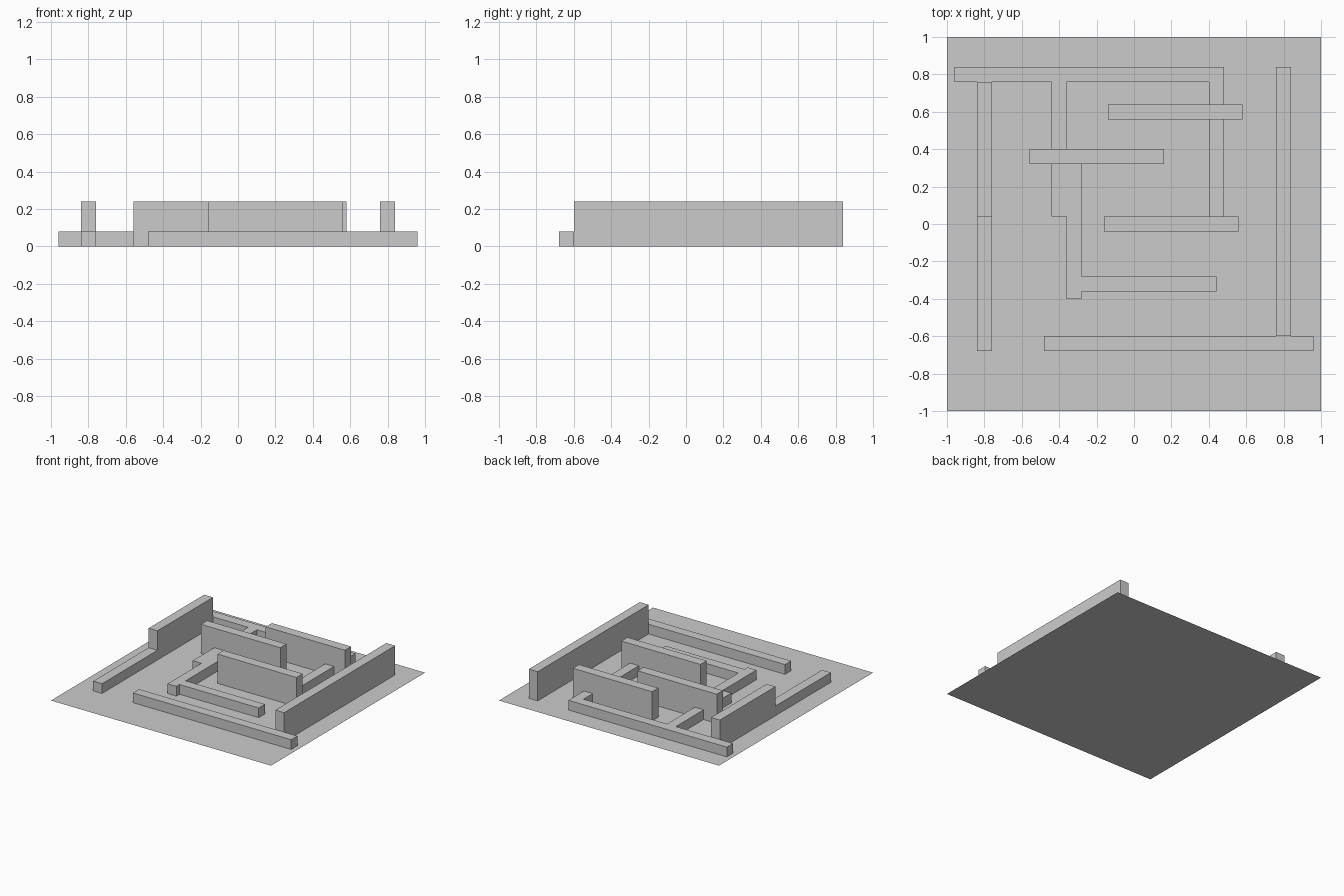
import bpy

if "Cube" in bpy.data.objects:
    bpy.data.objects.remove(bpy.data.objects["Cube"])

THICK, SHORT, LONG = 0.08, 0.72, 1.44
LOW, TALL = 0.08, 0.24


def wall(name, axis, x, y, length, height):
    """Wall running along an axis from its start; x, y is the lowest corner."""
    sx, sy = (length, THICK) if axis == "X" else (THICK, length)
    bpy.ops.mesh.primitive_cube_add(size=1)
    ob = bpy.context.object
    ob.name = ob.data.name = name
    ob.scale = (sx, sy, height)
    ob.location = (x + sx / 2, y + sy / 2, height / 2)
    bpy.ops.object.transform_apply(location=False, rotation=False, scale=True)


# Flat ground sheet
bpy.ops.mesh.primitive_plane_add(size=2)
bpy.context.object.name = "floor"

# Tall walls
wall("right_wall", "Y", 0.76, -0.60, LONG, TALL)
wall("left_wall_back", "Y", -0.84, 0.04, SHORT, TALL)
wall("inner_wall_back", "X", -0.14, 0.56, SHORT, TALL)
wall("inner_wall_middle", "X", -0.56, 0.32, SHORT, TALL)
wall("inner_wall_front", "X", -0.16, -0.04, SHORT, TALL)

# Low kerbs
wall("back_kerb", "X", -0.96, 0.76, LONG, LOW)
wall("front_kerb", "X", -0.48, -0.68, LONG, LOW)
wall("left_kerb_front", "Y", -0.84, -0.68, SHORT, LOW)
wall("inner_kerb_left", "Y", -0.44, 0.04, SHORT, LOW)
wall("inner_kerb_right", "Y", 0.40, 0.04, SHORT, LOW)
wall("inner_kerb_centre", "Y", -0.36, -0.40, SHORT, LOW)
wall("inner_kerb_front", "X", -0.28, -0.36, SHORT, LOW)
